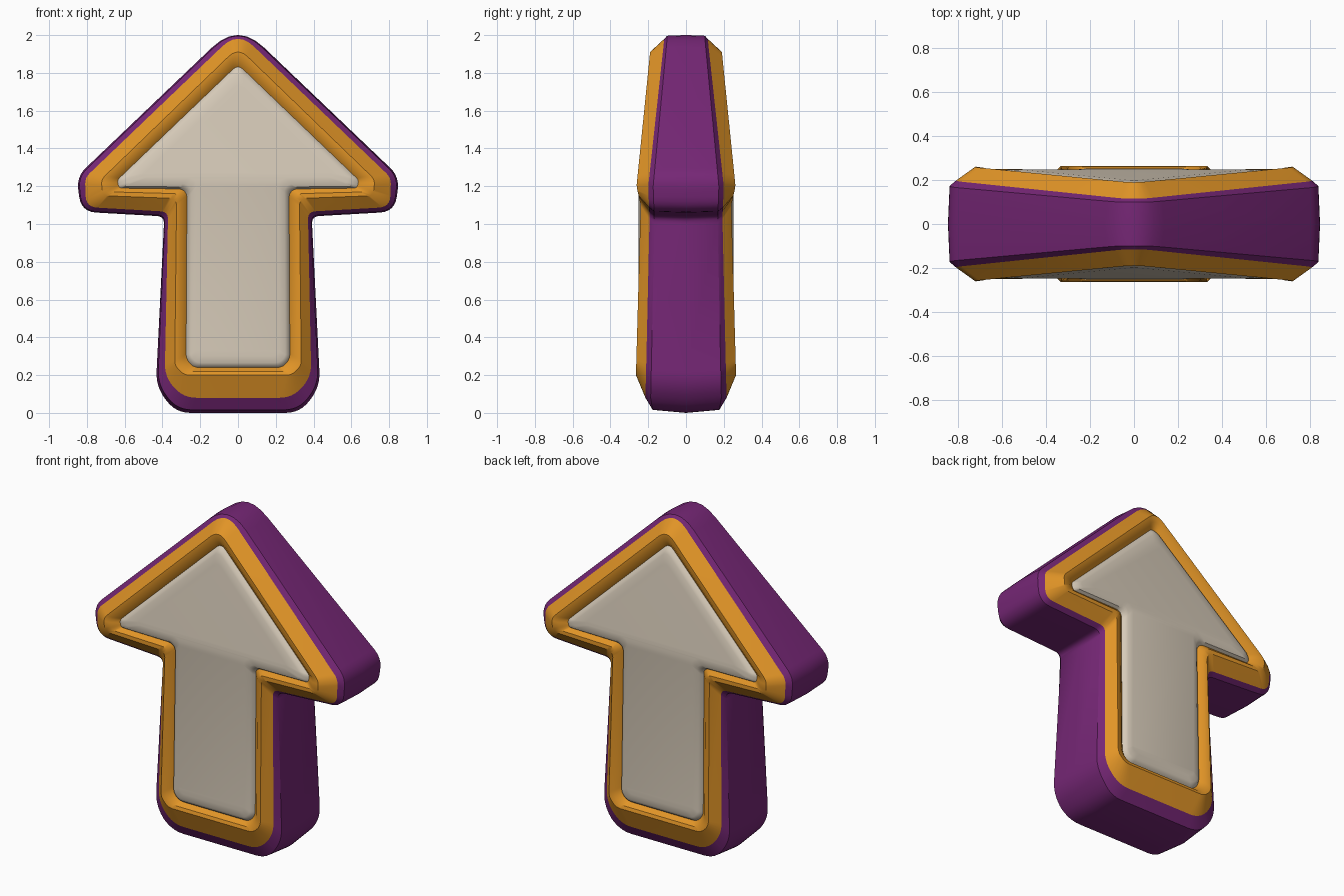
import bpy
from mathutils import Vector

if "Cube" in bpy.data.objects:
    bpy.data.objects.remove(bpy.data.objects["Cube"], do_unlink=True)

ARC = 6  # segments per rounded corner


def material(name, rgb):
    m = bpy.data.materials.new(name)
    m.use_nodes = True
    m.diffuse_color = (*rgb, 1)
    bsdf = next(n for n in m.node_tree.nodes if n.type == 'BSDF_PRINCIPLED')
    bsdf.inputs["Base Color"].default_value = (*rgb, 1)
    return m


purple = material("purple", (0.18, 0.02, 0.18))
orange = material("orange", (0.76, 0.30, 0.02))
cream = material("cream", (0.67, 0.59, 0.48))


def outline(corners):
    """Rounded, mirrored arrow loop from right-half corners (x, z, rounding)."""
    loop = corners + [(-x, z, d) for x, z, d in reversed(corners[1:])]
    points = []
    for i, (x, z, d) in enumerate(loop):
        p = Vector((x, z))
        a = Vector(loop[i - 1][:2])
        b = Vector(loop[(i + 1) % len(loop)][:2])
        a = p + (a - p).normalized() * d
        b = p + (b - p).normalized() * d
        for k in range(ARC + 1):
            t = k / ARC
            points.append(a * (1 - t) ** 2 + p * 2 * t * (1 - t) + b * t * t)
    half = ARC // 2
    return points[half:] + points[:half]  # begin at the tip


def blend(a, b, t):
    return [p.lerp(q, t) for p, q in zip(a, b)]


def depth(profile, z):
    """Piecewise linear depth along the height."""
    if z <= profile[0][0]:
        return profile[0][1]
    for (z0, d0), (z1, d1) in zip(profile, profile[1:]):
        if z <= z1:
            return d0 + (d1 - d0) * (z - z0) / (z1 - z0)
    return profile[-1][1]


def ring(points, profile, scale=1.0, drop=0.0):
    return [Vector((p.x, -(depth(profile, p.y) * scale - drop), p.y)) for p in points]


def flip(r):
    return [Vector((v.x, -v.y, v.z)) for v in r]


def build(name, rings, mat, cap=False, back=False):
    """Skin a row of rings; the cap spans left to right across the last ring."""
    n = len(rings[0])
    if back:
        rings = [flip(r) for r in rings]
    faces = []
    for r in range(len(rings) - 1):
        for i in range(n):
            j = (i + 1) % n
            faces.append((r * n + i, (r + 1) * n + i, (r + 1) * n + j, r * n + j))
    if cap:
        o = (len(rings) - 1) * n
        faces.append((o, o + n - 1, o + 1))
        for i in range(1, n // 2):
            faces.append((o + i, o + n - i, o + n - i - 1, o + i + 1))
    if back:
        faces = [f[::-1] for f in faces]
    mesh = bpy.data.meshes.new(name)
    mesh.from_pydata([v for r in rings for v in r], [], faces)
    mesh.materials.append(mat)
    ob = bpy.data.objects.new(name, mesh)
    bpy.context.collection.objects.link(ob)
    bpy.ops.object.select_all(action='DESELECT')
    ob.select_set(True)
    bpy.context.view_layer.objects.active = ob
    bpy.ops.object.shade_smooth_by_angle(angle=0.6)
    return ob


# Corners: tip, wing top, wing bottom, notch, hip, foot
side = outline([(0, 2.066, .19), (.855, 1.25, .07), (.83, 1.065, .08),
                (.39, 1.04, .04), (.435, .14, .08), (.33, 0, .08)])
edge = outline([(0, 2.02, .115), (.81, 1.245, .035), (.805, 1.09, .06),
                (.37, 1.065, .04), (.388, .19, .07), (.29, .08, .07)])
ridge = outline([(0, 1.935, .07), (.725, 1.235, .03), (.715, 1.15, .03),
                 (.325, 1.135, .04), (.335, .25, .03), (.285, .2, .03)])
groove = outline([(0, 1.845, .04), (.64, 1.232, .018), (.63, 1.19, .018),
                  (.27, 1.185, .05), (.275, .285, .03), (.235, .24, .03)])
rim = outline([(0, 1.805, .04), (.585, 1.245, .012), (.575, 1.215, .012),
               (.245, 1.212, .05), (.25, .295, .02), (.215, .265, .02)])
pillow = outline([(0, 1.745, .04), (.5, 1.265, .008), (.49, 1.245, .008),
                  (.215, 1.243, .05), (.22, .32, .015), (.19, .3, .015)])

# Depth of the side wall edge and of the raised border by height
wall = [(0, .2), (.08, .215), (1.0, .192), (1.2, .2), (1.98, .115)]
crest = [(.2, .265), (1.1, .24), (1.2, .262), (1.91, .19)]

# Purple side wall
front_edge = ring(edge, wall)
shoulder = ring(blend(side, edge, .2), wall, scale=.87)
middle = ring(side, wall, scale=0)
build("side_wall", [flip(front_edge), flip(shoulder), middle, shoulder, front_edge], purple)

# Orange border and cream panel on both faces
border = [front_edge, ring(ridge, crest), ring(blend(ridge, groove, .5), crest, drop=.006),
          ring(groove, crest, drop=.035)]
panel = [border[-1], ring(blend(groove, rim, .4), crest, drop=.02),
         ring(rim, crest, drop=.013), ring(pillow, crest, drop=.009)]
for label, is_back in (("front", False), ("back", True)):
    build(label + "_border", border, orange, back=is_back)
    build(label + "_panel", panel, cream, cap=True, back=is_back)
